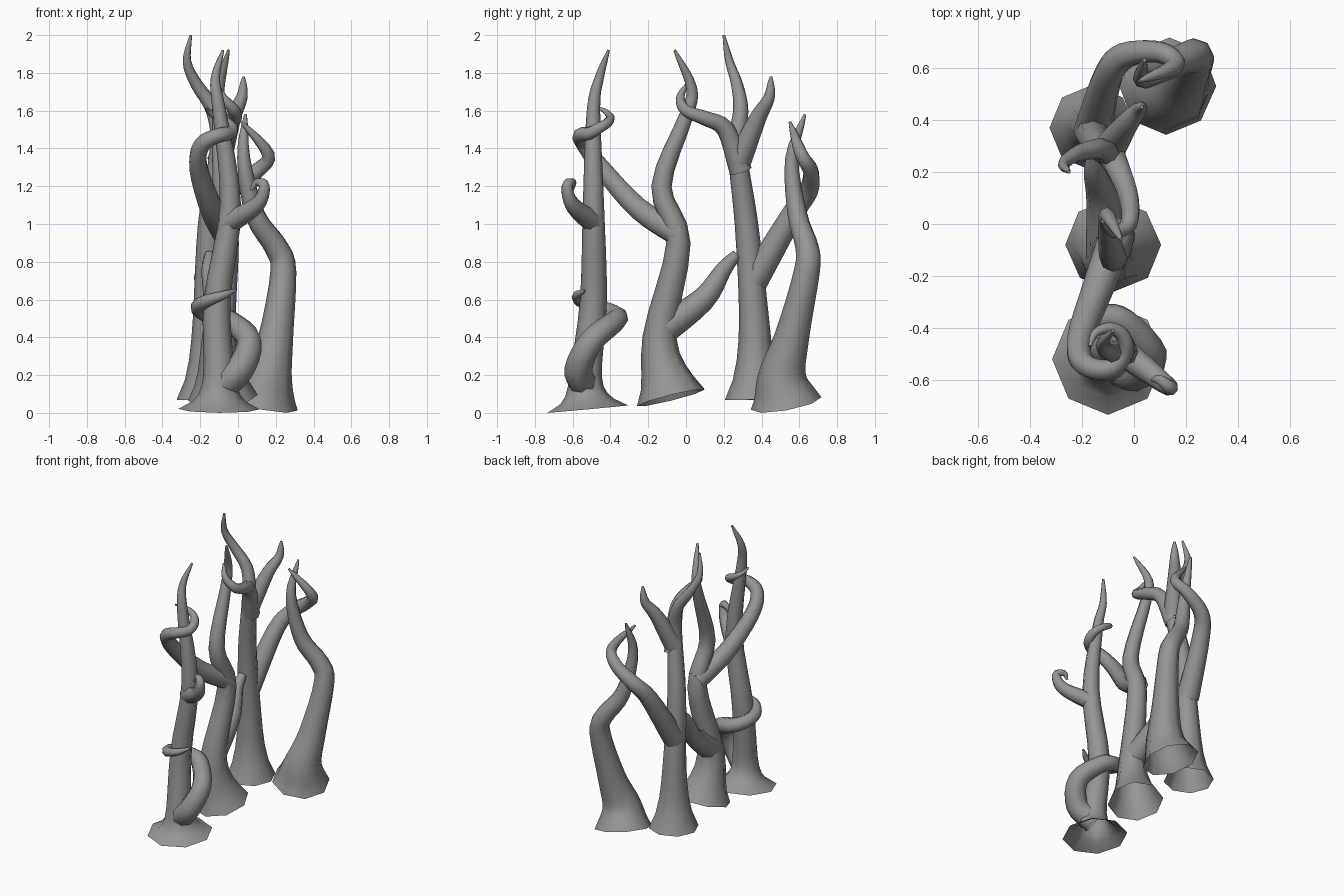
import bpy, bmesh, math
from mathutils import Vector

SIDES = 8
STEPS = 4

if "Cube" in bpy.data.objects:
    bpy.data.objects.remove(bpy.data.objects["Cube"], do_unlink=True)

bark = bpy.data.materials.new("grey_bark")
bark.use_nodes = True
grey = (.3, .3, .3, 1)
bark.diffuse_color = grey
bark.node_tree.nodes["Principled BSDF"].inputs["Base Color"].default_value = grey


def smooth_path(points):
    """Catmull-Rom curve through the control points."""
    controls = [Vector(point) for point in points]
    controls.insert(0, controls[0] * 2 - controls[1])
    controls.append(controls[-1] * 2 - controls[-2])
    path = []
    for before, start, end, after in zip(controls, controls[1:], controls[2:], controls[3:]):
        leave = (end - before) / 2
        arrive = (after - start) / 2
        for step in range(STEPS):
            t = step / STEPS
            ease = t * t * (3 - 2 * t)
            path.append(start.lerp(end, ease)
                        + leave * t * (1 - t) ** 2
                        - arrive * t * t * (1 - t))
    path.append(controls[-2])
    return path


def coil(centre, radius, first, last, low, high):
    """Points rising round an upright axis, angles given in turns."""
    count = round((last - first) * SIDES)
    points = []
    for index in range(count + 1):
        share = index / count
        angle = math.tau * (first + (last - first) * share)
        points.append((centre[0] + radius * math.cos(angle),
                       centre[1] + radius * math.sin(angle),
                       low + (high - low) * share))
    return points


def limb(name, points, thick, taper=1, flare=0, decay=0):
    """Hollow-footed tube that thins along its length and may flare at its foot."""
    path = smooth_path(points)
    lengths = [0]
    for start, end in zip(path, path[1:]):
        lengths.append(lengths[-1] + (end - start).length)

    bm = bmesh.new()
    rings = []
    tangent = (path[1] - path[0]).normalized()
    side = tangent.cross(Vector((0, 1, 0))).normalized()
    final = len(path) - 1
    for index, centre in enumerate(path):
        along = lengths[index] / lengths[-1]
        radius = max(thick * math.sqrt(1 - taper * along), .007) + flare * math.exp(-decay * along)
        heading = (path[min(index + 1, final)] - path[max(index - 1, 0)]).normalized()
        side = tangent.rotation_difference(heading) @ side
        tangent = heading
        other = tangent.cross(side)
        ring = []
        for corner in range(SIDES):
            angle = math.tau * corner / SIDES
            direction = side * math.cos(angle) + other * math.sin(angle)
            ring.append(bm.verts.new(centre + direction * radius))
        rings.append(ring)

    for lower, upper in zip(rings, rings[1:]):
        for corner in range(SIDES):
            following = (corner + 1) % SIDES
            bm.faces.new((lower[corner], upper[corner], upper[following], lower[following]))
    bm.faces.new(reversed(rings[-1]))
    bmesh.ops.reverse_faces(bm, faces=bm.faces)

    mesh = bpy.data.meshes.new(name)
    bm.to_mesh(mesh)
    bm.free()
    mesh.materials.append(bark)
    tube = bpy.data.objects.new(name, mesh)
    bpy.context.collection.objects.link(tube)
    bpy.ops.object.select_all(action='DESELECT')
    tube.select_set(True)
    bpy.context.view_layer.objects.active = tube
    bpy.ops.object.shade_smooth_by_angle(angle=math.radians(50))


# Front tree: trunk, curled twig, and a root coiling round the trunk
limb("front_trunk",
     [(-.1, -.52, .02), (-.1, -.53, .2), (-.11, -.49, .6),
      (-.04, -.49, 1.1), (-.1, -.49, 1.6), (-.12, -.46, 1.77), (-.08, -.41, 1.92)],
     thick=.085, flare=.13, decay=38)
limb("front_curled_twig",
     [(-.06, -.48, 1), (.1, -.6, 1.1), (.14, -.63, 1.2), (.1, -.6, 1.22), (.07, -.6, 1.18)],
     thick=.06)
limb("front_coiling_root",
     [(-.1, -.53, .13), (.01, -.57, .23), (.06, -.5, .38)]
     + coil(centre=(-.1, -.47), radius=.11, first=.15, last=.9, low=.48, high=.65),
     thick=.08)

# Second tree: trunk, arm coiling round the front tree, and a stub
limb("second_trunk",
     [(-.08, -.08, .08), (-.1, -.14, .4), (-.06, -.04, .9), (-.08, -.13, 1.2),
      (-.1, 0, 1.57), (-.1, .03, 1.72), (-.05, -.06, 1.92)],
     thick=.085, flare=.1, decay=12)
limb("second_coiling_arm",
     [(-.06, -.03, .94), (-.14, -.25, 1.08), (-.21, -.45, 1.3),
      (-.19, -.54, 1.42), (-.1, -.56, 1.47)]
     + coil(centre=(-.1, -.47), radius=.07, first=.9, last=1.5, low=1.48, high=1.62),
     thick=.07)
limb("second_stub",
     [(-.1, -.14, .43), (-.12, .09, .6), (-.15, .2, .76), (-.15, .27, .84)],
     thick=.085, taper=.9)

# Third tree: trunk with a tall tip, a horn, and two reaching arms
limb("third_trunk",
     [(-.16, .37, .07), (-.16, .36, .5), (-.15, .32, 1), (-.1, .27, 1.4),
      (-.13, .29, 1.6), (-.22, .27, 1.74), (-.27, .23, 1.86), (-.25, .2, 2)],
     thick=.085, flare=.08, decay=14)
limb("third_horn",
     [(-.1, .28, 1.33), (-.03, .38, 1.56), (.02, .44, 1.67), (.03, .45, 1.78)],
     thick=.065)
limb("third_front_arm",
     [(-.1, .29, 1.28), (-.06, .21, 1.5), (-.02, .1, 1.56), (-.02, 0, 1.6),
      (-.08, -.03, 1.67), (-.12, .01, 1.75)],
     thick=.06)
limb("third_back_arm",
     [(-.16, .36, .7), (-.1, .57, 1.06), (-.03, .65, 1.18),
      (.1, .66, 1.28), (.16, .61, 1.37), (.02, .55, 1.54)],
     thick=.075)

# Back tree: wide bent trunk
limb("back_trunk",
     [(.13, .53, .05), (.16, .51, .2), (.2, .56, .4), (.24, .64, .75),
      (.2, .64, .88), (.09, .59, 1.05), (.03, .56, 1.35), (.04, .63, 1.58)],
     thick=.09, flare=.1, decay=9)
